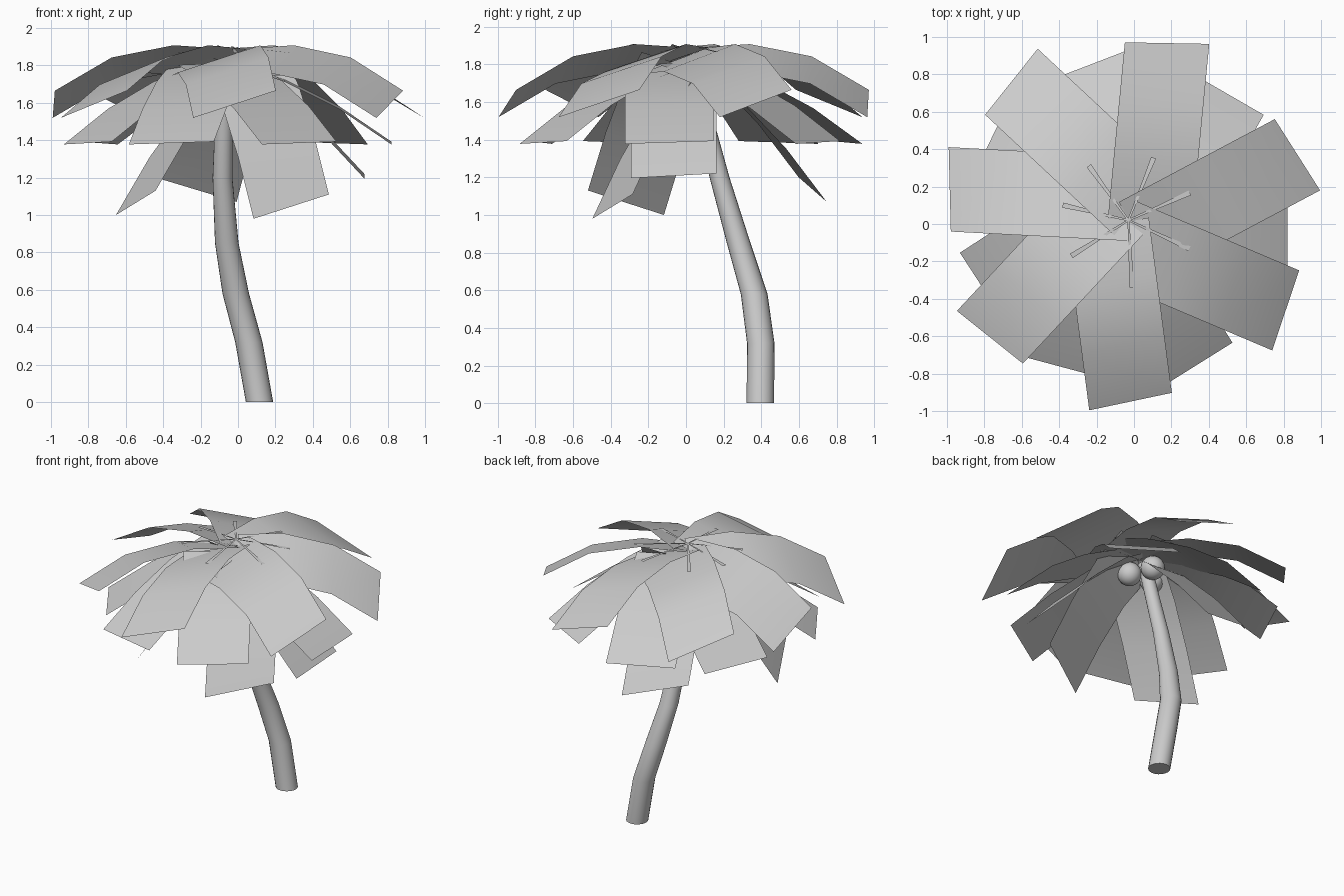
import bpy, bmesh
from math import sin, cos, pi, radians
from mathutils import Vector

cube = bpy.data.objects.get("Cube")
if cube:
    bpy.data.objects.remove(cube)

grey = bpy.data.materials.new("pale_grey")
grey.use_nodes = True
COLOUR = (0.6, 0.6, 0.6, 1)
grey.diffuse_color = COLOUR
grey.node_tree.nodes["Principled BSDF"].inputs["Base Color"].default_value = COLOUR

CROWN = Vector((-0.03, 0.02, 0))


def finish(name, bm):
    """Turn a bmesh into a smooth object with sharp edges kept."""
    mesh = bpy.data.meshes.new(name)
    bm.to_mesh(mesh)
    bm.free()
    mesh.materials.append(grey)
    obj = bpy.data.objects.new(name, mesh)
    bpy.context.collection.objects.link(obj)
    bpy.ops.object.select_all(action="DESELECT")
    obj.select_set(True)
    bpy.context.view_layer.objects.active = obj
    bpy.ops.object.shade_smooth_by_angle(angle=radians(35))
    return obj


def strip(name, angle, rows):
    """Sheet pointing outward; each row is a (right, left) pair of (along, side, height)."""
    a = radians(angle)
    out, left = Vector((cos(a), sin(a), 0)), Vector((-sin(a), cos(a), 0))
    bm = bmesh.new()
    pairs = [[bm.verts.new(CROWN + out * r + left * s + Vector((0, 0, z))) for r, s, z in row]
             for row in rows]
    for (r0, l0), (r1, l1) in zip(pairs, pairs[1:]):
        bm.faces.new((r0, r1, l1, l0))
    finish(name, bm)


def frond(name, angle, profile, tilt=0, right=-0.34, left=0.11, skew=0):
    """Bent leaf sheet; profile follows its centre line, tilt lowers its right edge."""
    strip(name, angle, [((r + skew, right, z - tilt / 2), (r, left, z + tilt / 2))
                        for r, z in profile])


# Trunk: horizontal rings lofted along a bend (x, y, z, radius)
PATH = [(0.115, 0.395, 0, 0.073), (0.058, 0.397, 0.32, 0.073), (-0.012, 0.362, 0.58, 0.071),
        (-0.06, 0.28, 0.85, 0.063), (-0.083, 0.178, 1.2, 0.053), (-0.075, 0.1, 1.5, 0.048),
        (-0.05, 0.05, 1.76, 0.045)]
SIDES = 20
bm = bmesh.new()
rings = [[bm.verts.new((x + r * cos(2 * pi * i / SIDES), y + r * sin(2 * pi * i / SIDES), z))
          for i in range(SIDES)] for x, y, z, r in PATH]
for lower, upper in zip(rings, rings[1:]):
    for i in range(SIDES):
        j = (i + 1) % SIDES
        bm.faces.new((lower[i], lower[j], upper[j], upper[i]))
bm.faces.new(rings[0][::-1])
bm.faces.new(rings[-1])
finish("trunk", bm)

# Round nuts hanging under the crown
for n in range(3):
    a = radians(82 + 120 * n)
    bm = bmesh.new()
    bmesh.ops.create_uvsphere(bm, u_segments=20, v_segments=12, radius=0.08)
    bmesh.ops.translate(bm, verts=bm.verts,
                        vec=(-0.05 + 0.1 * cos(a), 0.05 + 0.1 * sin(a), 1.69))
    finish(f"nut_{n + 1}", bm)

# Top layer: seven arched leaves, each rolled to its right
TOP = [(0, 1.815), (0.31, 1.835), (0.64, 1.77), (0.945, 1.592)]
for n, angle in enumerate((84.5, 28, -23, -82.5, -133, 177, 137)):
    frond(f"top_frond_{n + 1}", angle, TOP, tilt=0.145, skew=0.035)

# Middle layer: seven level leaves that droop further
MIDDLE = [(0, 1.81), (0.28, 1.72), (0.57, 1.575), (0.85, 1.385)]
for n, angle in enumerate((0, 60, 111, 154, 213, 255, 302)):
    frond(f"middle_frond_{n + 1}", angle, MIDDLE, tilt=0.015, right=-0.345, left=0.125)

# Lower layer: four steep leaves (angle, length, tip height, tilt, sideways offset)
for n, (angle, length, tip, tilt, off) in enumerate((
        (0, 0.705, 1.208, 0.025, -0.085), (109, 0.68, 1.135, 0.13, -0.03),
        (207.7, 0.615, 1.065, 0.13, 0.06), (298, 0.51, 1.045, 0.13, 0.085))):
    drop = 1.8 - tip
    profile = [(length * f, 1.8 - drop * d)
               for f, d in ((0, 0), (0.33, 0.23), (0.67, 0.58), (1, 1))]
    frond(f"lower_frond_{n + 1}", angle, profile, tilt, off - 0.228, off + 0.228)

# Thin young shoots spreading from the crown centre
for n, angle in enumerate((212, 167, 126, 68, 24, -25, -87)):
    strip(f"shoot_{n + 1}", angle, [((0, -0.005, 1.9), (0, 0.005, 1.9)),
                                    ((0.17, -0.008, 1.885), (0.17, 0.008, 1.885)),
                                    ((0.36, -0.014, 1.865), (0.36, 0.014, 1.865))])
